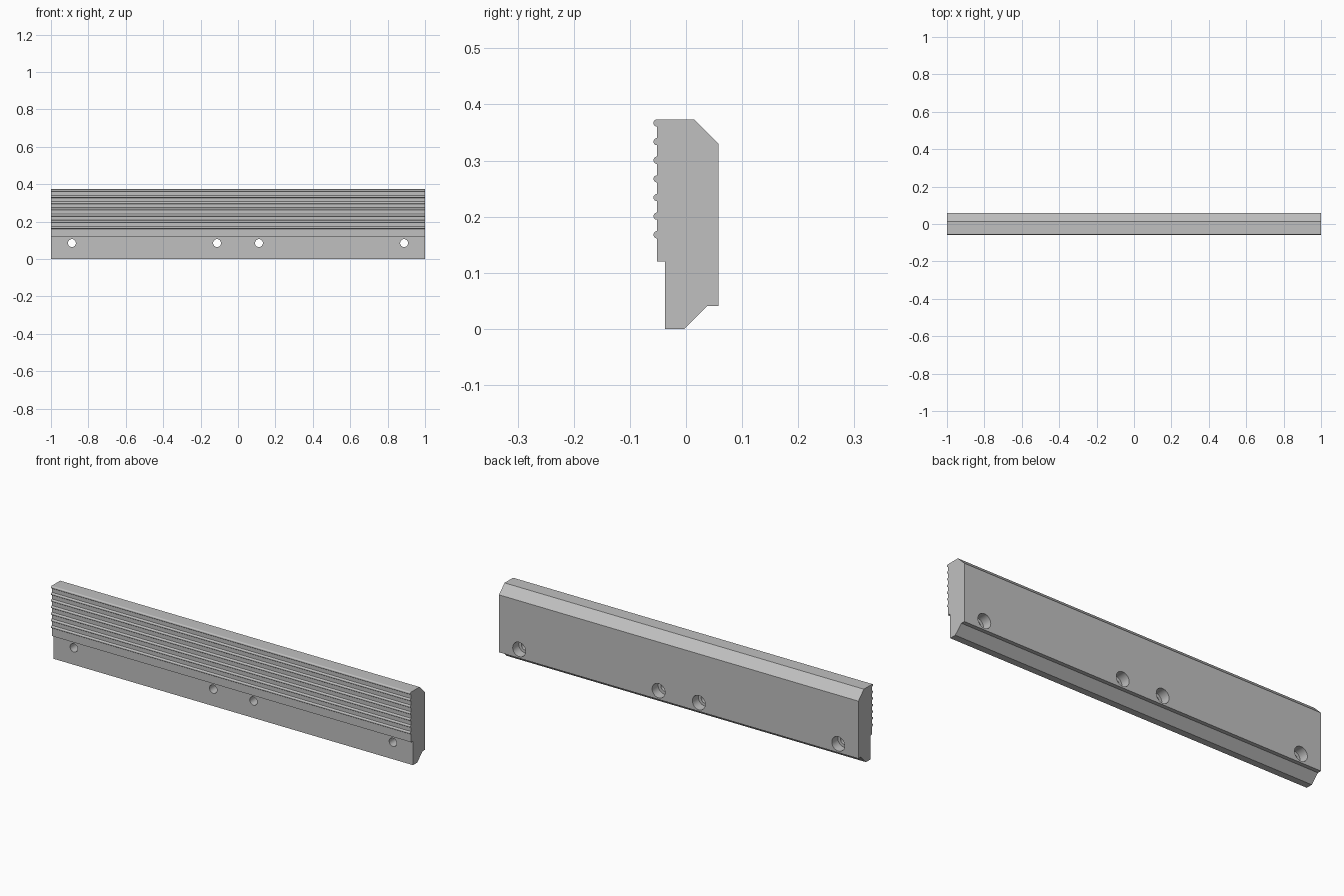
import bpy, bmesh, math
from mathutils import Matrix

cube = bpy.data.objects.get("Cube")
if cube:
    bpy.data.objects.remove(cube, do_unlink=True)

grey = bpy.data.materials.new("machined_grey")
grey.use_nodes = True
colour = (0.53, 0.53, 0.53, 1)
grey.diffuse_color = colour
grey.node_tree.nodes["Principled BSDF"].inputs["Base Color"].default_value = colour


def add_object(name, bm):
    bmesh.ops.recalc_face_normals(bm, faces=bm.faces)
    mesh = bpy.data.meshes.new(name)
    bm.to_mesh(mesh)
    bm.free()
    mesh.materials.append(grey)
    obj = bpy.data.objects.new(name, mesh)
    bpy.context.collection.objects.link(obj)
    return obj


# Side profile (y, z): body with chamfers and an undercut foot
TOP, FACE, RIB = 0.3735, -0.0515, 0.0065
profile = [(FACE, 0.1205), (-0.037, 0.1205), (-0.037, 0), (-0.003, 0),
           (0.038, 0.041), (0.058, 0.041), (0.058, 0.33), (0.0145, TOP)]

# Seven half-round gripping ribs, from the top edge downwards
STEPS = 12
for i in range(7):
    z = TOP - RIB - i * 0.0332
    for k in range(STEPS + 1):
        a = math.pi * k / STEPS
        profile.append((FACE - RIB * math.sin(a), z + RIB * math.cos(a)))

# Extrude the profile along the full length
bm = bmesh.new()
end = bm.faces.new([bm.verts.new((-1, y, z)) for y, z in profile])
result = bmesh.ops.extrude_face_region(bm, geom=[end])
moved = [v for v in result["geom"] if isinstance(v, bmesh.types.BMVert)]
bmesh.ops.translate(bm, vec=(2, 0, 0), verts=moved)
bar = add_object("ribbed_jaw_plate", bm)


# Screw holes: narrow through bore, wide counterbore from the back
def hole_cutter(name, radius, y0, y1):
    bm = bmesh.new()
    for x in (-0.888, -0.112, 0.112, 0.888):
        place = Matrix.Translation((x, (y0 + y1) / 2, 0.085)) @ Matrix.Rotation(math.pi / 2, 4, "X")
        bmesh.ops.create_cone(bm, cap_ends=True, segments=32, radius1=radius,
                              radius2=radius, depth=y1 - y0, matrix=place)
    obj = add_object(name, bm)
    obj.hide_render = True
    return obj


cutters = [hole_cutter("screw_bore_cutter", 0.021, -0.1, 0.1),
           hole_cutter("counterbore_cutter", 0.036, 0.01, 0.1)]
for cutter in cutters:
    mod = bar.modifiers.new(cutter.name, "BOOLEAN")
    mod.operation = "DIFFERENCE"
    mod.solver = "EXACT"
    mod.object = cutter

bpy.ops.object.select_all(action="DESELECT")
bar.select_set(True)
bpy.context.view_layer.objects.active = bar
for cutter in cutters:
    bpy.ops.object.modifier_apply(modifier=cutter.name)
    bpy.data.objects.remove(cutter, do_unlink=True)

# Smooth ribs and bores, crisp machined edges
bpy.ops.object.shade_smooth_by_angle(angle=math.radians(30))
weighted = bar.modifiers.new("flat_face_normals", "WEIGHTED_NORMAL")
weighted.keep_sharp = True
